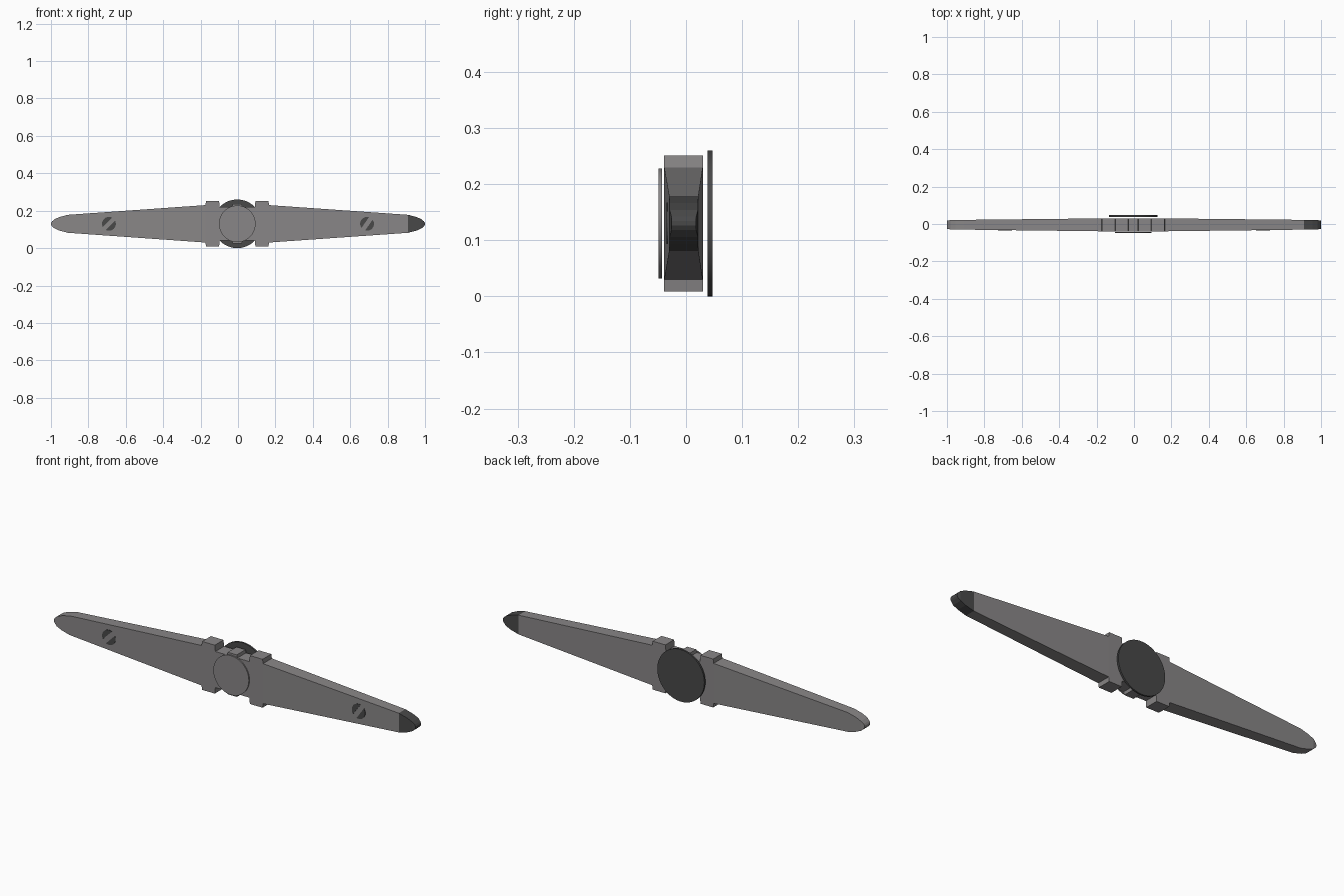
import bpy, bmesh, math
from mathutils import Matrix

if "Cube" in bpy.data.objects:
    bpy.data.objects.remove(bpy.data.objects["Cube"])

ZC = 0.13      # height of the long axis
XC = -0.004    # slight offset of the central hub


def material(name, v):
    m = bpy.data.materials.new(name)
    m.diffuse_color = (v[0], v[1], v[2], 1)
    m.use_nodes = True
    m.node_tree.nodes["Principled BSDF"].inputs["Base Color"].default_value = m.diffuse_color
    return m


GREY = material("mid grey", (0.25, 0.24, 0.243))
DARK = material("dark grey", (0.065, 0.065, 0.066))


def finish(bm, name, mats):
    bmesh.ops.recalc_face_normals(bm, faces=bm.faces)
    me = bpy.data.meshes.new(name)
    bm.to_mesh(me)
    bm.free()
    for m in mats:
        me.materials.append(m)
    ob = bpy.data.objects.new(name, me)
    bpy.context.collection.objects.link(ob)
    return ob


# Tapered beam: half profile (distance from centre, half height), mirrored
half = [(0.025, 0.105), (0.028, 0.09), (0.094, 0.09), (0.097, 0.121),
        (0.167, 0.121), (0.170, 0.10), (0.91, 0.048), (0.955, 0.036),
        (0.982, 0.024), (0.995, 0.012), (1.0, 0.004)]
stations = [(-d, h) for d, h in reversed(half)] + half

bm = bmesh.new()
rings = []
for x, h in stations:
    t = max(0, (abs(x) - 0.17) / 0.74)
    yf, yb = -0.039 + 0.009 * t, 0.030 - 0.008 * t
    if abs(x) > 0.99:
        yf, yb = yf + 0.003, yb - 0.003
    px = x + (XC if abs(x) < 0.2 else 0)
    rings.append([bm.verts.new((px, y, ZC + z))
                  for y, z in ((yf, -h), (yb, -h), (yb, h), (yf, h))])
for a, b in zip(rings, rings[1:]):
    for i in range(4):
        j = (i + 1) % 4
        bm.faces.new((a[i], a[j], b[j], b[i]))
bm.faces.new(rings[0])
bm.faces.new(rings[-1])
# Dark cap on the right end
for f in bm.faces:
    f.material_index = 1 if f.calc_center_median().x > 0.91 else 0
finish(bm, "tapered_beam", [GREY, DARK])


# Round plates in front of and behind the hub
def disc(name, r, y0, y1, mat):
    bm = bmesh.new()
    bmesh.ops.create_cone(bm, cap_ends=True, segments=64, radius1=r, radius2=r,
                          depth=y1 - y0,
                          matrix=Matrix.Translation((XC, (y0 + y1) / 2, ZC))
                          @ Matrix.Rotation(math.pi / 2, 4, 'X'))
    ob = finish(bm, name, [mat])
    bpy.context.view_layer.objects.active = ob
    ob.select_set(True)
    bpy.ops.object.shade_smooth_by_angle(angle=math.radians(30))
    ob.select_set(False)


disc("front_disc", 0.098, -0.049, -0.043, GREY)
disc("back_disc", 0.13, 0.038, 0.047, DARK)


# Slotted screw heads: two dark circle segments with a diagonal gap
def screw(name, x, angle, r=0.037, gap=0.012):
    bm = bmesh.new()
    a0 = math.asin(gap / r)
    for turn in (0, math.pi):
        pts = [a0 + (math.pi - 2 * a0) * i / 12 + turn + angle for i in range(13)]
        front = [bm.verts.new((x + r * math.cos(a), -0.0345, ZC + r * math.sin(a)))
                 for a in pts]
        f = bm.faces.new(front)
        ext = bmesh.ops.extrude_face_region(bm, geom=[f], use_keep_orig=True)
        vs = [g for g in ext["geom"] if isinstance(g, bmesh.types.BMVert)]
        bmesh.ops.translate(bm, verts=vs, vec=(0, 0.005, 0))
    finish(bm, name, [DARK])


screw("left_screw", -0.69, math.radians(45))
screw("right_screw", 0.69, math.radians(55))
